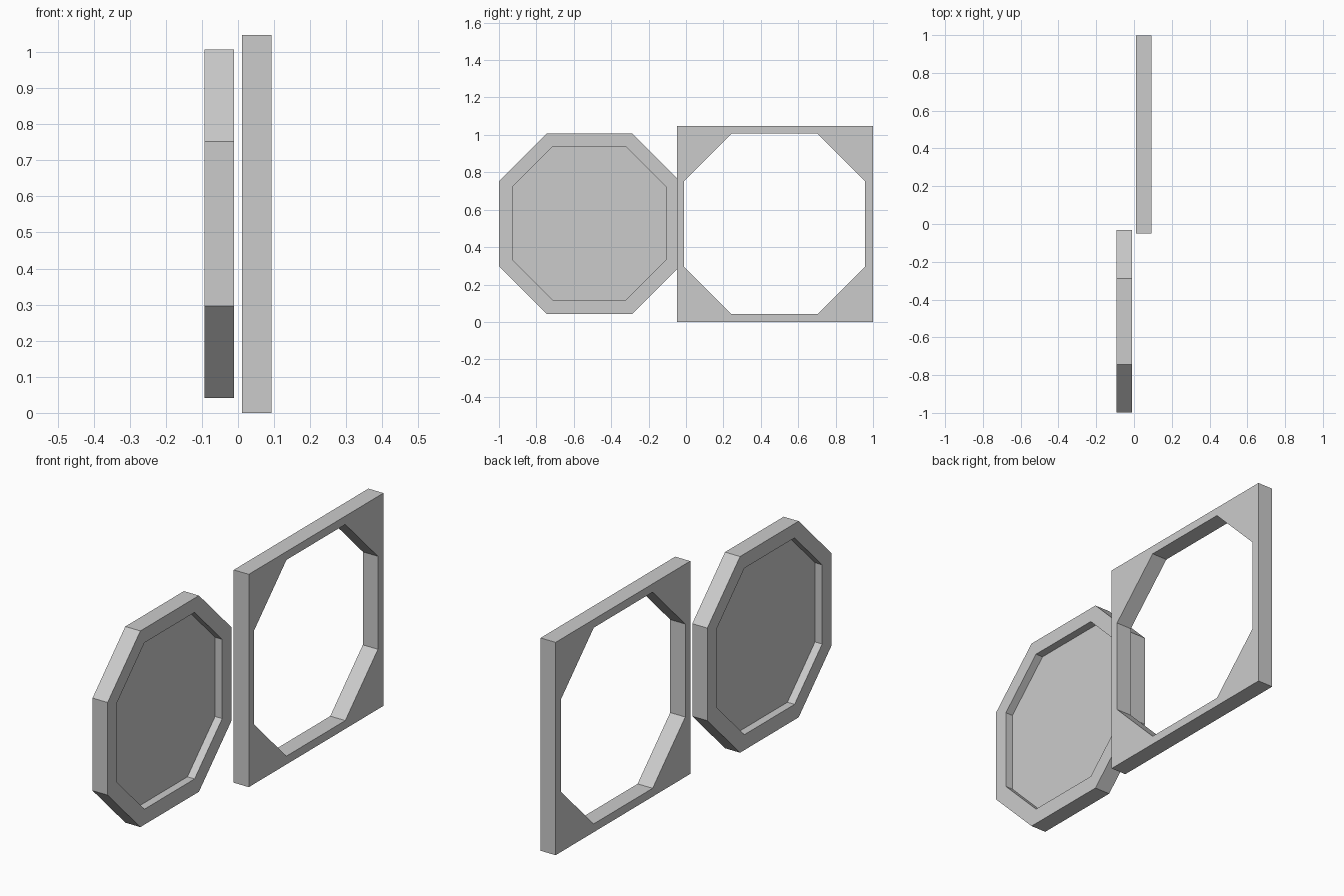
import bpy, bmesh

if "Cube" in bpy.data.objects:
    bpy.data.objects.remove(bpy.data.objects["Cube"])


def octagon(centre, half, flat):
    """Corner-cut square in the YZ plane; flat == half gives a plain square."""
    cy, cz = centre
    pts = [(half, -flat), (half, flat), (flat, half), (-flat, half),
           (-half, flat), (-half, -flat), (-flat, -half), (flat, -half)]
    return [(cy + y, cz + z) for y, z in pts]


def finish(name, bm):
    bmesh.ops.remove_doubles(bm, verts=bm.verts[:], dist=1e-5)
    bmesh.ops.recalc_face_normals(bm, faces=bm.faces[:])
    mesh = bpy.data.meshes.new(name)
    bm.to_mesh(mesh)
    bm.free()
    obj = bpy.data.objects.new(name, mesh)
    bpy.context.collection.objects.link(obj)
    return obj


def ring_plate(name, x0, x1, outer, inner):
    """Flat plate between two matching outlines, open in the middle."""
    bm = bmesh.new()
    loops = [[bm.verts.new((x, y, z)) for y, z in outline]
             for x, outline in ((x0, outer), (x1, outer), (x1, inner), (x0, inner))]
    for k in range(4):
        a, b = loops[k], loops[(k + 1) % 4]
        for i in range(8):
            j = (i + 1) % 8
            bm.faces.new((a[i], a[j], b[j], b[i]))
    return finish(name, bm)


def solid_plate(name, x0, x1, outline):
    bm = bmesh.new()
    a, b = [[bm.verts.new((x, y, z)) for y, z in outline] for x in (x0, x1)]
    bm.faces.new(a)
    bm.faces.new(b)
    for i in range(8):
        j = (i + 1) % 8
        bm.faces.new((a[i], a[j], b[j], b[i]))
    return finish(name, bm)


# Square wall frame with octagonal opening
ring_plate("wall_frame", 0.011, 0.093,
           octagon((0.475, 0.524), 0.524, 0.524),
           octagon((0.473, 0.524), 0.483, 0.229))

# Octagonal window rim
rim_centre = (-0.516, 0.524)
pane_outline = octagon((-0.517, 0.527), 0.41, 0.195)
ring_plate("window_rim", -0.093, -0.011,
           octagon(rim_centre, 0.483, 0.228), pane_outline)

# Thin pane, recessed from both sides
solid_plate("window_pane", -0.054, -0.050, pane_outline)
